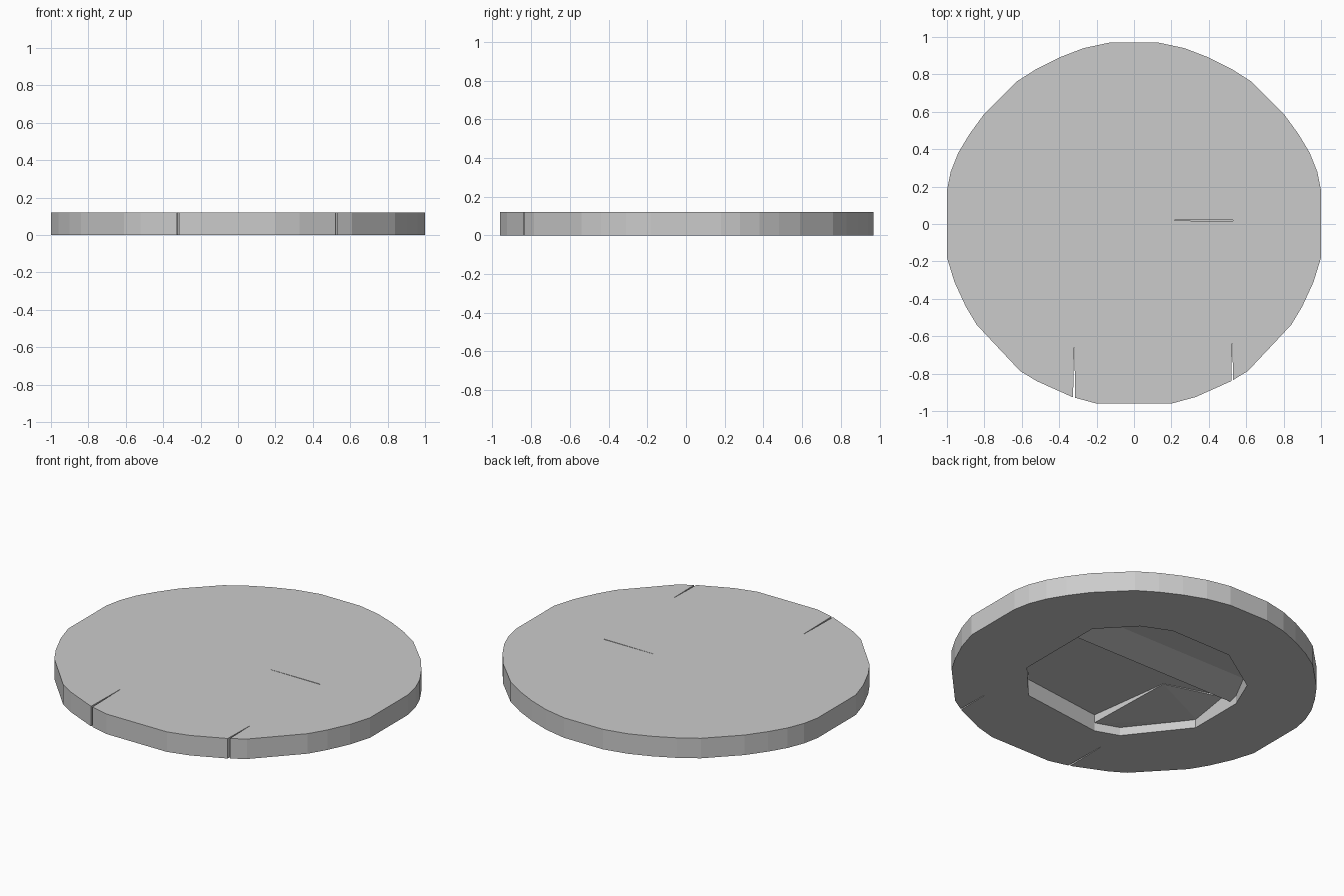
import bpy, bmesh
from mathutils import Vector

if "Cube" in bpy.data.objects:
    bpy.data.objects.remove(bpy.data.objects["Cube"])


def prism(name, pts, axis='Z', lo=0.0, hi=1.0):
    # extrude a 2D outline along z, or a (y, z) section along x
    put = (lambda p, t: (p[0], p[1], t)) if axis == 'Z' else (lambda p, t: (t, p[0], p[1]))
    bm = bmesh.new()
    a = [bm.verts.new(put(p, lo)) for p in pts]
    b = [bm.verts.new(put(p, hi)) for p in pts]
    bm.faces.new(a)
    bm.faces.new(b)
    n = len(pts)
    for i in range(n):
        bm.faces.new((a[i], a[(i + 1) % n], b[(i + 1) % n], b[i]))
    return finish(name, bm)


def hull(name, pts):
    bm = bmesh.new()
    for p in pts:
        bm.verts.new(Vector(p))
    bmesh.ops.convex_hull(bm, input=bm.verts)
    return finish(name, bm)


def finish(name, bm):
    bmesh.ops.recalc_face_normals(bm, faces=bm.faces)
    me = bpy.data.meshes.new(name)
    bm.to_mesh(me)
    bm.free()
    ob = bpy.data.objects.new(name, me)
    bpy.context.collection.objects.link(ob)
    return ob


def boolean(ob, other, op):
    # apply a boolean and drop the helper
    m = ob.modifiers.new(op, 'BOOLEAN')
    m.object, m.operation, m.solver = other, op, 'EXACT'
    bpy.context.view_layer.objects.active = ob
    bpy.ops.object.modifier_apply(modifier=m.name)
    bpy.data.objects.remove(other)


H = 0.12
# disc: faceted back half is mirrored, front half has coarser facets
back = [(1.0, .18), (.98, .28), (.94, .38), (.88, .48), (.80, .59), (.63, .76),
        (.52, .83), (.40, .89), (.27, .94), (.13, .97)]
front = [(.20, -.96), (.33, -.925), (.52, -.84), (.61, -.785), (.84, -.54), (.90, -.44),
         (.96, -.31), (1.0, -.18)]
outline = back + [(-x, y) for x, y in reversed(back)] \
    + [(-x, y) for x, y in reversed(front)] + front
disc = prism("disc", outline, 'Z', 0, H)

# underside recess: outline clipped against a stepped floor profile
rim = [(.54, -.26), (.54, .29), (.36, .48), (.19, .555), (-.21, .55), (-.50, .36),
       (-.58, .17), (-.58, -.17), (-.32, -.50), (-.18, -.55), (.34, -.485)]
recess = prism("recess_cutter", rim, 'Z', -.05, .2)
floor = [(-.7, -.06), (.7, -.06), (.7, .07), (.30, .08), (.12, .035), (.09, .10), (-.7, .10)]
boolean(recess, prism("floor_profile", floor, 'X', -.8, .8), 'INTERSECT')
boolean(disc, recess, 'DIFFERENCE')

# sloped corner of the recess floor
corner = [(-.25, -.05, .098), (-.18, -.56, .05), (-.33, -.51, .05), (-.59, -.17, .05),
          (-.59, .06, .09)]
boolean(disc, hull("floor_corner", corner + [(x, y, .11) for x, y, z in corner]), 'UNION')

# tapered edge slits and a hairline groove
for x, y0, y1 in ((-.32, -1.0, -.66), (.525, -.95, -.64)):
    slit = [(x - .007, y0), (x + .007, y0), (x + .001, y1), (x - .001, y1)]
    boolean(disc, prism("slit_cutter", slit, 'Z', -.1, .3), 'DIFFERENCE')
groove = [(.2, .018), (.53, .016), (.53, .021), (.2, .02)]
boolean(disc, prism("groove_cutter", groove, 'Z', H - .01, .3), 'DIFFERENCE')
